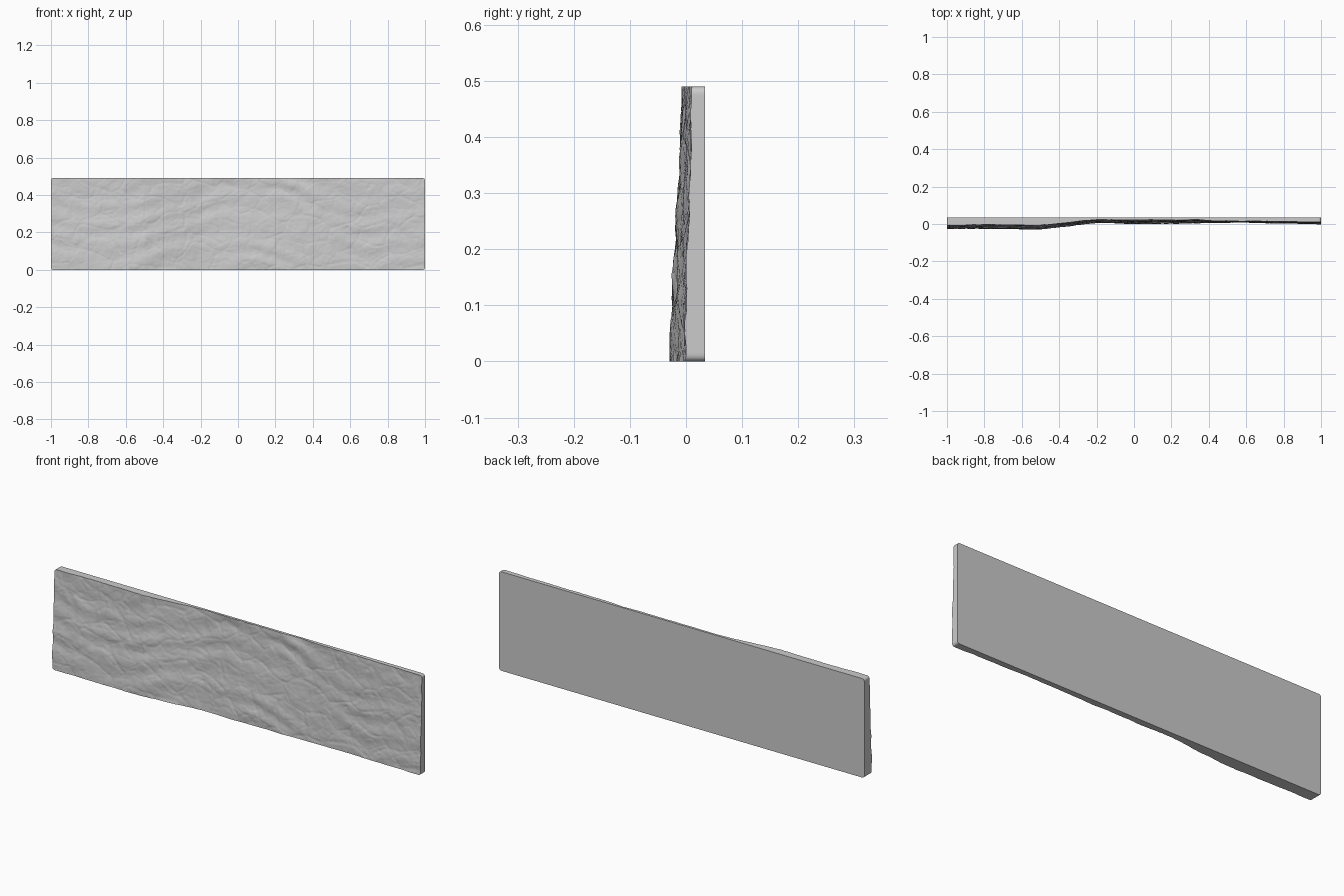
import bpy, bmesh, math
from mathutils import Vector, noise

cube = bpy.data.objects.get("Cube")
if cube:
    bpy.data.objects.remove(cube, do_unlink=True)

HEIGHT, BACK, CORNER = 0.49, 0.034, 0.012
COLS, ROWS = 400, 98

# Depth of the rough face along its top and bottom edges: (x, y)
TOP_EDGE = [(-1, -0.009), (-0.8, -0.003), (-0.5, -0.007), (-0.38, 0.004),
            (-0.2, 0.024), (0.2, 0.022), (0.5, 0.016), (1, 0.009)]
BOTTOM_EDGE = [(-1, -0.025), (-0.75, -0.026), (-0.5, -0.028), (-0.36, -0.013),
               (-0.2, 0.006), (0, 0.001), (0.3, 0.004), (0.6, 0.009), (1, -0.002)]


def sample(profile, x):
    for (x0, y0), (x1, y1) in zip(profile, profile[1:]):
        if x <= x1:
            t = (x - x0) / (x1 - x0)
            return y0 + (y1 - y0) * t
    return profile[-1][1]


def crease(x, z, scale):
    """Narrow groove along the borders of irregular stone cells."""
    wobble = noise.noise(Vector((x * 7, z * 7, 3))) * 0.04
    p = Vector(((x + wobble) * scale, (z - wobble) * scale * 1.4, 0))
    near = noise.voronoi(p)[0]
    return max(0, 1 - (near[1] - near[0]) / 0.1)


def stone_depth(x, z):
    t = z / HEIGHT
    t = t * t * (3 - 2 * t)
    y = sample(BOTTOM_EDGE, x) * (1 - t) + sample(TOP_EDGE, x) * t
    p = Vector((x, 0, z))
    # Wavy layers running along the slab
    warp = 0.07 * math.cos(x * 4.5) + 0.06 * noise.noise(p * 4)
    y += 0.0022 * math.sin((z - warp) * 55) * (0.6 + noise.noise(p * 3))
    # Chipped texture, cracks and small pits
    y += 0.0018 * noise.fractal(p * 13, 0.8, 2.1, 4)
    y += 0.0014 * crease(x, z, 6) + 0.0010 * crease(x + 5, z, 13)
    pit = noise.noise(p * 42 + Vector((9, 2, 5)))
    y += 0.012 * max(0, pit - 0.62)
    return max(-0.034, min(0.029, y))


def round_corner(x, z):
    cx = max(-1 + CORNER, min(1 - CORNER, x))
    cz = max(CORNER, min(HEIGHT - CORNER, z))
    dx, dz = x - cx, z - cz
    if dx and dz:
        s = max(abs(dx), abs(dz)) / math.hypot(dx, dz)
        return cx + dx * s, cz + dz * s
    return x, z


# Rough front face
bm = bmesh.new()
grid = []
for j in range(ROWS + 1):
    row = []
    for i in range(COLS + 1):
        x, z = round_corner(2 * i / COLS - 1, HEIGHT * j / ROWS)
        row.append(bm.verts.new((x, stone_depth(x, z), z)))
    grid.append(row)
for low, high in zip(grid, grid[1:]):
    for i in range(COLS):
        bm.faces.new((low[i], low[i + 1], high[i + 1], high[i]))

# Straight sides and flat back
rim = [e for e in bm.edges if e.is_boundary]
made = bmesh.ops.extrude_edge_only(bm, edges=rim)["geom"]
for v in made:
    if isinstance(v, bmesh.types.BMVert):
        v.co.y = BACK
back_rim = [e for e in made if isinstance(e, bmesh.types.BMEdge) and e.is_boundary]
bmesh.ops.contextual_create(bm, geom=back_rim)
bmesh.ops.recalc_face_normals(bm, faces=bm.faces)

mesh = bpy.data.meshes.new("stone_slab")
bm.to_mesh(mesh)
bm.free()
slab = bpy.data.objects.new("stone_slab", mesh)
bpy.context.collection.objects.link(slab)
bpy.context.view_layer.objects.active = slab
slab.select_set(True)
bpy.ops.object.shade_smooth_by_angle(angle=math.radians(35))
